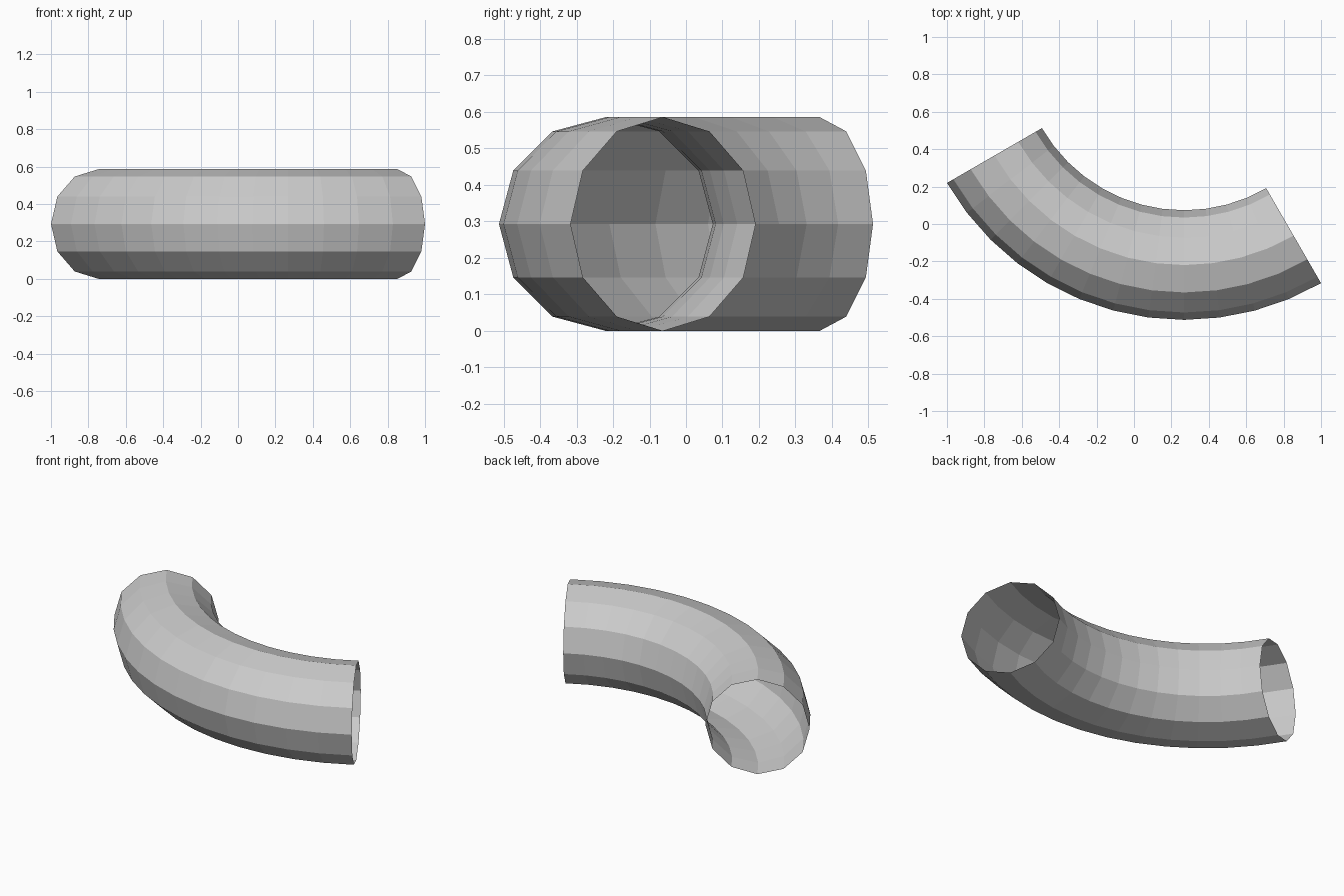
import bpy, bmesh
from math import radians, sin, cos, tau
from mathutils import Vector

if "Cube" in bpy.data.objects:
    bpy.data.objects.remove(bpy.data.objects["Cube"])

TUBE_R = 0.293            # pipe radius
BEND_R = 1.171            # bend centreline radius
CENTRE = Vector((0.268, 0.9515, TUBE_R))
SIDES, STEPS = 12, 12
START, SWEEP = radians(-150), radians(90)

bm = bmesh.new()

# Open 12-sided ring at the left mouth of the pipe
radial = Vector((cos(START), sin(START), 0))
ring = []
for i in range(SIDES):
    a = tau * i / SIDES
    offset = radial * (BEND_R + TUBE_R * cos(a))
    ring.append(bm.verts.new(CENTRE + offset + Vector((0, 0, TUBE_R * sin(a)))))
edges = [bm.edges.new((ring[i], ring[(i + 1) % SIDES])) for i in range(SIDES)]

# Sweep the ring through a quarter turn, leaving both ends open
bmesh.ops.spin(bm, geom=ring + edges, cent=CENTRE, axis=(0, 0, 1),
               angle=SWEEP, steps=STEPS)

# Make all faces point away from the pipe centreline
bm.normal_update()
f = next(iter(bm.faces))
c = f.calc_center_median() - CENTRE
axis_point = Vector((c.x, c.y, 0)).normalized() * BEND_R
if f.normal.dot(c - axis_point) < 0:
    bmesh.ops.reverse_faces(bm, faces=bm.faces[:])

mesh = bpy.data.meshes.new("pipe_elbow")
bm.to_mesh(mesh)
bm.free()
bpy.context.collection.objects.link(bpy.data.objects.new("pipe_elbow", mesh))
